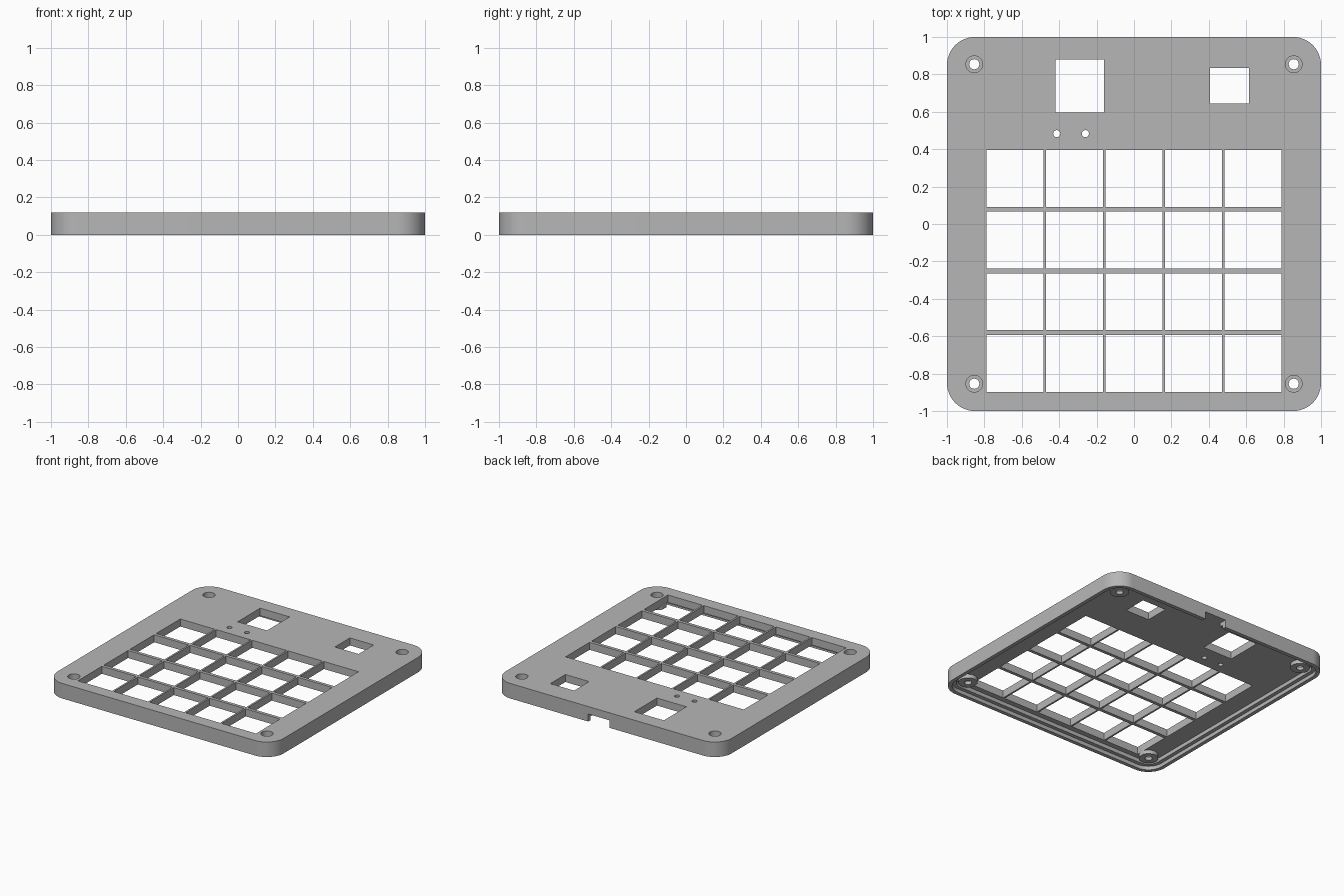
import bpy, math

if "Cube" in bpy.data.objects:
    bpy.data.objects.remove(bpy.data.objects["Cube"], do_unlink=True)

HEIGHT, CEILING, LEDGE = 0.12, 0.06, 0.03

grey = bpy.data.materials.new("plain grey")
grey.use_nodes = True
colour = (0.47, 0.47, 0.47, 1)
grey.diffuse_color = colour
grey.node_tree.nodes["Principled BSDF"].inputs["Base Color"].default_value = colour


def prism(name, outline, z0, z1):
    """Extrude a counter-clockwise outline from z0 to z1."""
    n = len(outline)
    verts = [(x, y, z) for z in (z0, z1) for x, y in outline]
    faces = [tuple(reversed(range(n))), tuple(range(n, 2 * n))]
    faces += [(i, (i + 1) % n, (i + 1) % n + n, i + n) for i in range(n)]
    mesh = bpy.data.meshes.new(name)
    mesh.from_pydata(verts, [], faces)
    mesh.materials.append(grey)
    obj = bpy.data.objects.new(name, mesh)
    bpy.context.collection.objects.link(obj)
    return obj


def rounded_square(half, radius, steps=12):
    points = []
    for quarter, (sx, sy) in enumerate([(1, 1), (-1, 1), (-1, -1), (1, -1)]):
        for i in range(steps + 1):
            a = (quarter + i / steps) * math.pi / 2
            points.append((sx * (half - radius) + radius * math.cos(a),
                           sy * (half - radius) + radius * math.sin(a)))
    return points


def circle(x, y, radius, sides=32):
    turn = 2 * math.pi / sides
    return [(x + radius * math.cos(i * turn), y + radius * math.sin(i * turn))
            for i in range(sides)]


def rectangle(x0, x1, y0, y1):
    return [(x0, y0), (x1, y0), (x1, y1), (x0, y1)]


def combine(target, tool, operation):
    """Apply a boolean and discard the tool."""
    tool.hide_render = True
    mod = target.modifiers.new("boolean", "BOOLEAN")
    mod.operation, mod.object, mod.solver = operation, tool, "EXACT"
    bpy.context.view_layer.objects.active = target
    bpy.ops.object.modifier_apply(modifier=mod.name)
    bpy.data.objects.remove(tool, do_unlink=True)


def cut(outline, z0=-0.1, z1=0.2):
    combine(cover, prism("cutter", outline, z0, z1), "DIFFERENCE")


# Hollow cover with a stepped lower rim
cover = prism("keypad_cover", rounded_square(1, 0.15), 0, HEIGHT)
cut(rounded_square(0.94, 0.09), -0.1, CEILING)
cut(rounded_square(0.97, 0.12), -0.1, LEDGE)

# Cable notch in the back wall
cut(rectangle(-0.025, 0.165, 0.9, 1.1), -0.1, CEILING)

# Corner screw bosses with countersunk holes
for sx in (-1, 1):
    for sy in (-1, 1):
        x, y = sx * 0.854, sy * 0.854
        combine(cover, prism("boss", circle(x, y, 0.07), LEDGE, 0.09), "UNION")
        cut(circle(x, y, 0.045), 0.055, 0.2)
        cut(circle(x, y, 0.027))

# Key openings, five columns by four rows
for col in range(5):
    for row in range(4):
        x, y = (col - 2) * 0.318, 0.244 - row * 0.33
        cut(rectangle(x - 0.152, x + 0.152, y - 0.152, y + 0.152))

# Display and knob openings, and two indicator holes
cut(rectangle(-0.42, -0.16, 0.595, 0.88))
cut(rectangle(0.405, 0.615, 0.645, 0.835))
for x in (-0.413, -0.26):
    cut(circle(x, 0.483, 0.019, 24))

# Smooth the round walls, keep the edges crisp
bpy.ops.object.select_all(action="DESELECT")
cover.select_set(True)
bpy.context.view_layer.objects.active = cover
bpy.ops.object.shade_smooth_by_angle(angle=math.radians(30))
